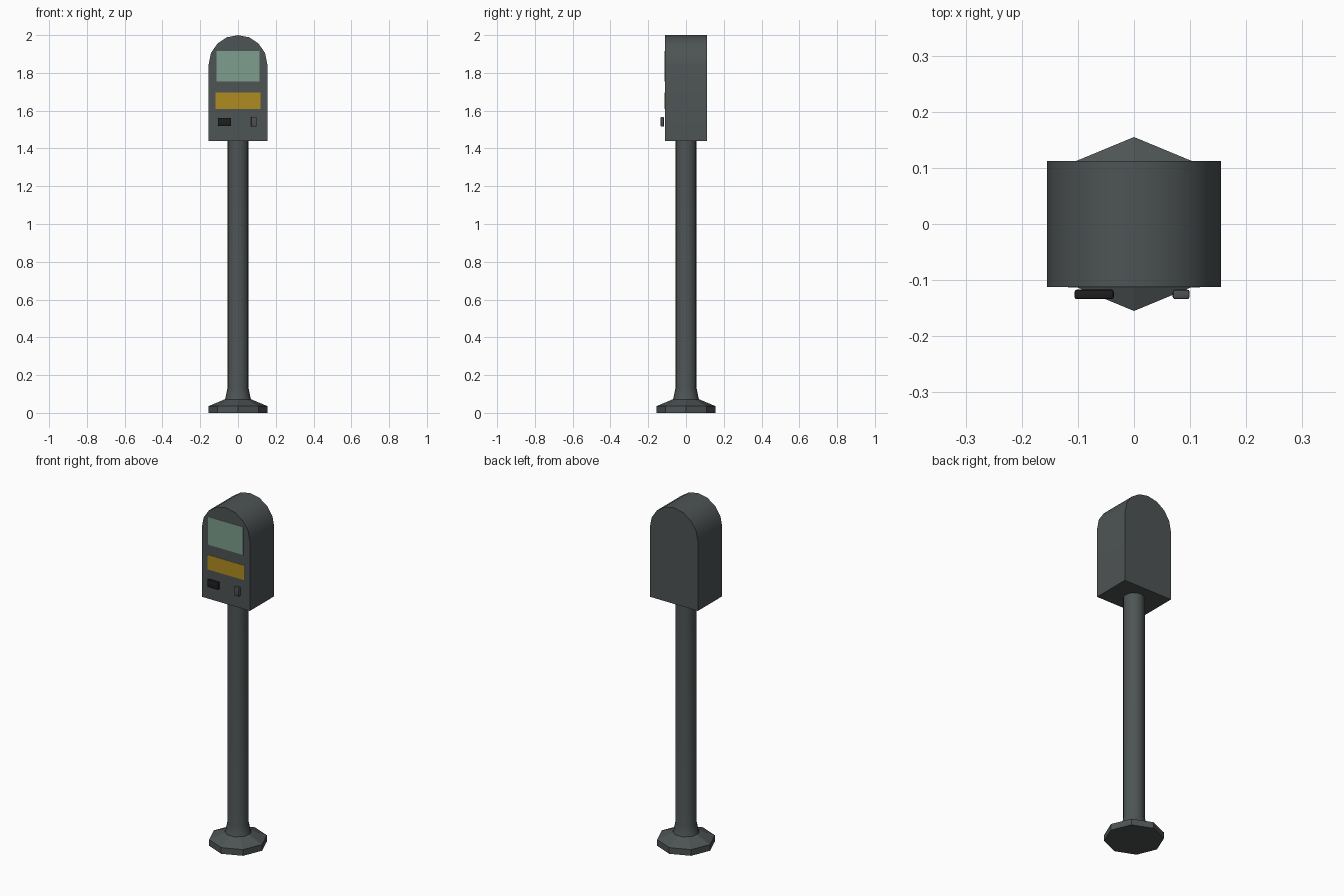
import bpy, bmesh, math

if "Cube" in bpy.data.objects:
    bpy.data.objects.remove(bpy.data.objects["Cube"])


def material(name, rgb):
    m = bpy.data.materials.new(name)
    m.diffuse_color = (*rgb, 1)
    m.use_nodes = True
    m.node_tree.nodes["Principled BSDF"].inputs["Base Color"].default_value = m.diffuse_color
    return m


METAL = material("dark grey metal", (0.075, 0.087, 0.087))
GREEN = material("pale green screen", (0.205, 0.342, 0.266))
YELLOW = material("mustard panel", (0.43, 0.262, 0.015))
BLACK = material("black slot", (0.013, 0.013, 0.014))
GREY = material("grey button", (0.075, 0.08, 0.085))


def finish(name, bm, mat, smooth=None):
    bmesh.ops.recalc_face_normals(bm, faces=bm.faces)
    me = bpy.data.meshes.new(name)
    bm.to_mesh(me)
    bm.free()
    me.materials.append(mat)
    ob = bpy.data.objects.new(name, me)
    bpy.context.collection.objects.link(ob)
    if smooth:
        bpy.ops.object.select_all(action='DESELECT')
        ob.select_set(True)
        bpy.context.view_layer.objects.active = ob
        bpy.ops.object.shade_smooth_by_angle(angle=math.radians(smooth))
    return ob


def lathe(name, profile, sides, mat, smooth=None):
    """Stack of rings (radius, z) with closed ends."""
    bm = bmesh.new()
    rings = [[bm.verts.new((r * math.cos(math.tau * i / sides),
                            r * math.sin(math.tau * i / sides), z))
              for i in range(sides)] for r, z in profile]
    for a, b in zip(rings, rings[1:]):
        for i in range(sides):
            j = (i + 1) % sides
            bm.faces.new((a[i], a[j], b[j], b[i]))
    bm.faces.new(rings[0])
    bm.faces.new(rings[-1])
    return finish(name, bm, mat, smooth)


def box(name, x, y, z, mat, bevel=0):
    """Box from (min, max) ranges."""
    bm = bmesh.new()
    bmesh.ops.create_cube(bm, size=1)
    for v in bm.verts:
        v.co = [(lo + hi) / 2 + c * (hi - lo) for c, (lo, hi) in zip(v.co, (x, y, z))]
    if bevel:
        bmesh.ops.bevel(bm, geom=bm.edges[:], offset=bevel, segments=2,
                        profile=0.5, affect='EDGES')
    return finish(name, bm, mat, 40 if bevel else None)


# Octagonal foot and round post with a flared collar
lathe("foot", [(0.155, 0), (0.155, 0.036), (0.07, 0.072)], 8, METAL)
lathe("post", [(0.07, 0.068), (0.064, 0.09), (0.056, 0.13), (0.056, 1.445)],
      16, METAL, 30)

# Head: arched outline extruded front to back
R, TOP = 0.155, 1.845
outline = [(-R, 1.44), (R, 1.44)] + [
    (R * math.cos(math.pi * i / 8), TOP + R * math.sin(math.pi * i / 8))
    for i in range(9)]
bm = bmesh.new()
front = bm.faces.new([bm.verts.new((x, -0.112, z)) for x, z in outline])
ext = bmesh.ops.extrude_face_region(bm, geom=[front], use_keep_orig=True)
for v in ext["geom"]:
    if isinstance(v, bmesh.types.BMVert):
        v.co.y = 0.112
finish("head", bm, METAL, 30)

# Face plates and controls
box("screen", (-0.113, 0.113), (-0.1135, -0.111), (1.755, 1.917), GREEN)
box("label_panel", (-0.118, 0.118), (-0.1135, -0.111), (1.61, 1.695), YELLOW)
box("card_slot", (-0.106, -0.036), (-0.134, -0.117), (1.518, 1.562), BLACK, 0.004)
box("button", (0.069, 0.099), (-0.134, -0.117), (1.515, 1.567), GREY, 0.004)
